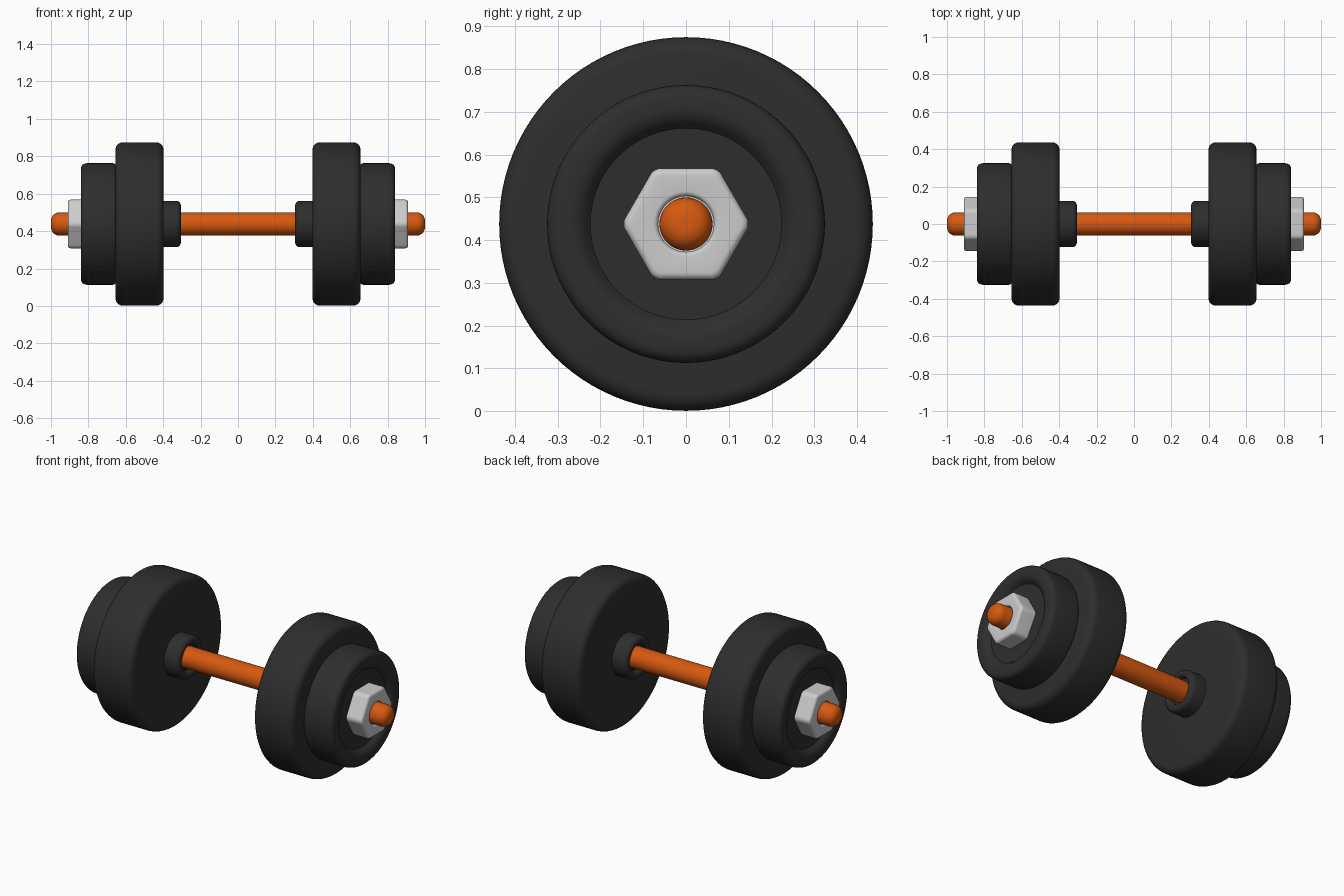
import bpy, bmesh, math
from mathutils import Vector

if "Cube" in bpy.data.objects:
    bpy.data.objects.remove(bpy.data.objects["Cube"])

AXIS_Z = 0.438


def material(name, rgb):
    m = bpy.data.materials.new(name)
    m.diffuse_color = (*rgb, 1)
    m.use_nodes = True
    m.node_tree.nodes["Principled BSDF"].inputs["Base Color"].default_value = m.diffuse_color
    return m


def rounded(points, steps=5):
    """Turn (x, r, fillet) corners into a profile with rounded corners."""
    out = []
    for i, (x, r, f) in enumerate(points):
        p = Vector((x, r))
        if f == 0:
            out.append(p)
            continue
        a = p + (Vector(points[i - 1][:2]) - p).normalized() * f
        b = p + (Vector(points[i + 1][:2]) - p).normalized() * f
        c = a + b - p
        for k in range(steps + 1):
            t = k / steps * math.pi / 2
            out.append(c + (b - c) * math.sin(t) + (a - c) * math.cos(t))
    return out


def round_shape(r, angle):
    return r


def hex_shape(r, angle):
    """Hexagon with softened corners outside, blending to a round bore."""
    if r < 0.1:
        return r
    local = (angle + math.pi / 6) % (math.pi / 3) - math.pi / 6
    flat = math.cos(math.pi / 6 - abs(local))
    return min(r / flat, r * 1.12)


def lathe(name, points, mat=None, shape=round_shape, mirror=True, segments=96):
    """Spin a profile about the bar axis (x)."""
    bm = bmesh.new()
    rings = []
    for x, r in rounded(points):
        ring = []
        for s in range(segments):
            a = 2 * math.pi * s / segments
            q = shape(r, a)
            ring.append(bm.verts.new((x, q * math.cos(a), AXIS_Z + q * math.sin(a))))
        rings.append(ring)
    for a, b in zip(rings, rings[1:]):
        for s in range(segments):
            t = (s + 1) % segments
            bm.faces.new((a[s], a[t], b[t], b[s]))
    bm.faces.new(rings[0])
    bm.faces.new(rings[-1])
    bmesh.ops.recalc_face_normals(bm, faces=bm.faces)
    me = bpy.data.meshes.new(name)
    bm.to_mesh(me)
    bm.free()
    ob = bpy.data.objects.new(name, me)
    bpy.context.collection.objects.link(ob)
    if mat:
        me.materials.append(mat)
    bpy.ops.object.select_all(action='DESELECT')
    ob.select_set(True)
    bpy.context.view_layer.objects.active = ob
    bpy.ops.object.shade_smooth_by_angle(angle=math.radians(35))
    if mirror:
        ob.modifiers.new("other_side", 'MIRROR').use_mirror_merge = False
    return ob


orange = material("orange_metal", (0.68, 0.10, 0.005))
rubber = material("black_rubber", (0.027, 0.027, 0.027))

# Handle bar with rounded tips
lathe("handle_bar", [(-1, 0.012, 0), (-1, 0.062, 0.045), (1, 0.062, 0.045), (1, 0.012, 0)],
      orange, mirror=False)

# Inner collars, hollowed around the bar
lathe("collar", [(0.41, 0.05, 0), (0.41, 0.123, 0), (0.305, 0.123, 0.025),
                 (0.305, 0.085, 0.01), (0.33, 0.075, 0), (0.33, 0.05, 0)], rubber)

# Large inner plates
lathe("large_plate", [(0.398, 0.05, 0), (0.398, 0.437, 0.04),
                      (0.655, 0.437, 0.04), (0.655, 0.05, 0)], rubber)

# Small outer plates with a dished outer face
lathe("small_plate", [(0.65, 0.05, 0), (0.65, 0.325, 0.02), (0.84, 0.325, 0.03),
                      (0.84, 0.25, 0.02), (0.81, 0.224, 0), (0.81, 0.05, 0)], rubber)

# Hexagonal end nuts with a countersunk bore
lathe("end_nut", [(0.80, 0.12, 0), (0.80, 0.13, 0), (0.91, 0.13, 0.016),
                  (0.91, 0.102, 0), (0.91, 0.065, 0.012), (0.87, 0.065, 0),
                  (0.87, 0.05, 0)], shape=hex_shape)
